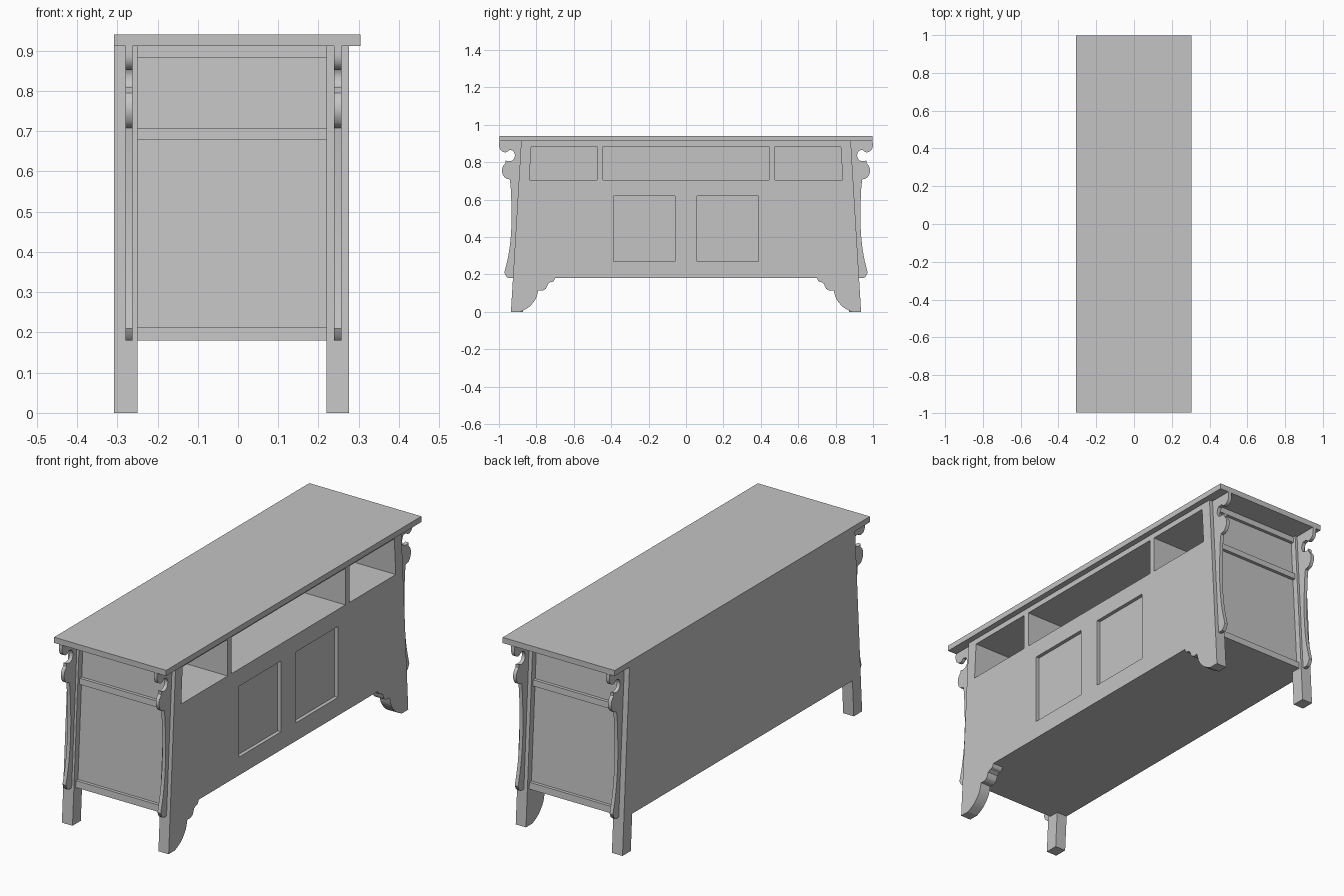
import bpy
import bmesh
from mathutils import Vector

if "Cube" in bpy.data.objects:
    bpy.data.objects.remove(bpy.data.objects["Cube"], do_unlink=True)

grey = bpy.data.materials.new("plain grey")
grey.use_nodes = True
grey.diffuse_color = (0.55, 0.55, 0.55, 1)
grey.node_tree.nodes["Principled BSDF"].inputs["Base Color"].default_value = (0.55, 0.55, 0.55, 1)

APRON, SHELF, TOP = 0.18, 0.705, 0.912      # main heights
FRONT, FRONT_IN = 0.276, 0.22               # front board faces
BACK, BACK_IN = -0.308, -0.25               # back board faces


def edge(z, inset=0.0):
    """Half-width of the splayed cabinet at height z."""
    return 0.936 - 0.06 * z - inset


def prism(name, outline, x0, x1):
    """Extrude a (y, z) outline from x0 to x1."""
    bm = bmesh.new()
    face = bm.faces.new([bm.verts.new((x0, y, z)) for y, z in outline])
    new = bmesh.ops.extrude_face_region(bm, geom=[face])["geom"]
    bmesh.ops.translate(bm, vec=(x1 - x0, 0, 0),
                        verts=[v for v in new if isinstance(v, bmesh.types.BMVert)])
    bmesh.ops.recalc_face_normals(bm, faces=bm.faces)
    mesh = bpy.data.meshes.new(name)
    bm.to_mesh(mesh)
    bm.free()
    mesh.materials.append(grey)
    ob = bpy.data.objects.new(name, mesh)
    bpy.context.collection.objects.link(ob)
    return ob


def box(name, y0, y1, z0, z1, x0, x1):
    return prism(name, [(y0, z0), (y1, z0), (y1, z1), (y0, z1)], x0, x1)


def flip(points):
    return [(-y, z) for y, z in reversed(points)]


def smooth(points, steps=4):
    """Catmull-Rom curve through the points."""
    p = [Vector(q) for q in points]
    p = [p[0]] + p + [p[-1]]
    out = []
    for a, b, c, d in zip(p, p[1:], p[2:], p[3:]):
        for i in range(steps):
            t = i / steps
            v = 0.5 * (2 * b + (c - a) * t + (2 * a - 5 * b + 4 * c - d) * t * t
                       + (3 * b - a - 3 * c + d) * t ** 3)
            out.append(tuple(v))
    return out + [tuple(points[-1])]


def cut(ob, cutters):
    bpy.context.view_layer.objects.active = ob
    for c in cutters:
        mod = ob.modifiers.new("cut", "BOOLEAN")
        mod.operation, mod.solver, mod.object = "DIFFERENCE", "EXACT", c
        bpy.ops.object.modifier_apply(modifier=mod.name)


# Table top
box("table_top", -0.997, 0.997, TOP, 0.94, BACK, 0.305)

# Front board with its scrolled feet in one piece
foot = [(edge(TOP), TOP), (edge(0), 0)] + smooth(
    [(0.885, 0), (0.838, 0.027), (0.803, 0.07), (0.79, 0.115)]) + smooth(
    [(0.765, 0.114), (0.748, 0.125), (0.738, 0.15)]) + smooth(
    [(0.725, 0.158), (0.708, 0.164), (0.70, APRON)])
front_board = prism("front_board", foot + flip(foot), FRONT_IN, FRONT)

# Back board with plain straight legs
leg = [(edge(TOP), TOP), (edge(0), 0), (edge(0, 0.065), 0), (edge(APRON, 0.065), APRON)]
prism("back_board", leg + flip(leg), BACK_IN, BACK)

# Cabinet core, its ends forming the recessed side panels
side = [(edge(TOP, 0.03), TOP), (edge(APRON, 0.03), APRON)]
core = prism("cabinet_core", side + flip(side), BACK_IN, FRONT_IN)

# Open compartments and recessed doors
corner = [(0.475, 0.885), (0.475, SHELF), (0.838, SHELF), (0.827, 0.885)]
openings = [prism("opening_cutter", pts, -0.24, 0.4) for pts in (corner, flip(corner))]
openings.append(box("opening_cutter", -0.445, 0.445, SHELF, 0.885, -0.24, 0.4))
doors = [box("door_cutter", min(s * 0.058, s * 0.387), max(s * 0.058, s * 0.387),
             0.27, 0.62, FRONT - 0.018, 0.4) for s in (1, -1)]
cut(core, openings)
cut(front_board, openings + doors)
for c in openings + doors:
    bpy.data.objects.remove(c, do_unlink=True)

# Side rails and scrolled wing ornaments, on both ends
wing = smooth([(0.998, TOP), (0.998, 0.88), (0.985, 0.859), (0.962, 0.853),
               (0.945, 0.866)]) + smooth(
    [(0.925, 0.862), (0.915, 0.84), (0.922, 0.815), (0.945, 0.805), (0.965, 0.81)]) + smooth(
    [(0.965, 0.795), (0.98, 0.775), (0.983, 0.745), (0.968, 0.717), (0.942, 0.708)]) + smooth(
    [(0.937, 0.66), (0.932, 0.52), (0.937, 0.4), (0.95, 0.3), (0.971, 0.21)])
wing += [(0.962, 0.19), (0.95, APRON), (edge(APRON, 0.02), APRON), (edge(TOP, 0.02), TOP)]

for end, turn in (("left", list), ("right", flip)):
    for level, z0, z1 in (("bottom", APRON, 0.213), ("middle", 0.678, 0.708), ("top", 0.882, TOP)):
        rail = [(edge(z0, 0.05), z0), (edge(z0, 0.014), z0),
                (edge(z1, 0.014), z1), (edge(z1, 0.05), z1)]
        prism(f"{level}_rail_{end}", turn(rail), BACK_IN, FRONT_IN)
    for place, x in (("front", 0.239), ("back", -0.28)):
        ob = prism(f"{place}_wing_{end}", turn(wing), x, x + 0.018)
        bpy.ops.object.select_all(action="DESELECT")
        ob.select_set(True)
        bpy.context.view_layer.objects.active = ob
        bpy.ops.object.shade_smooth_by_angle()
